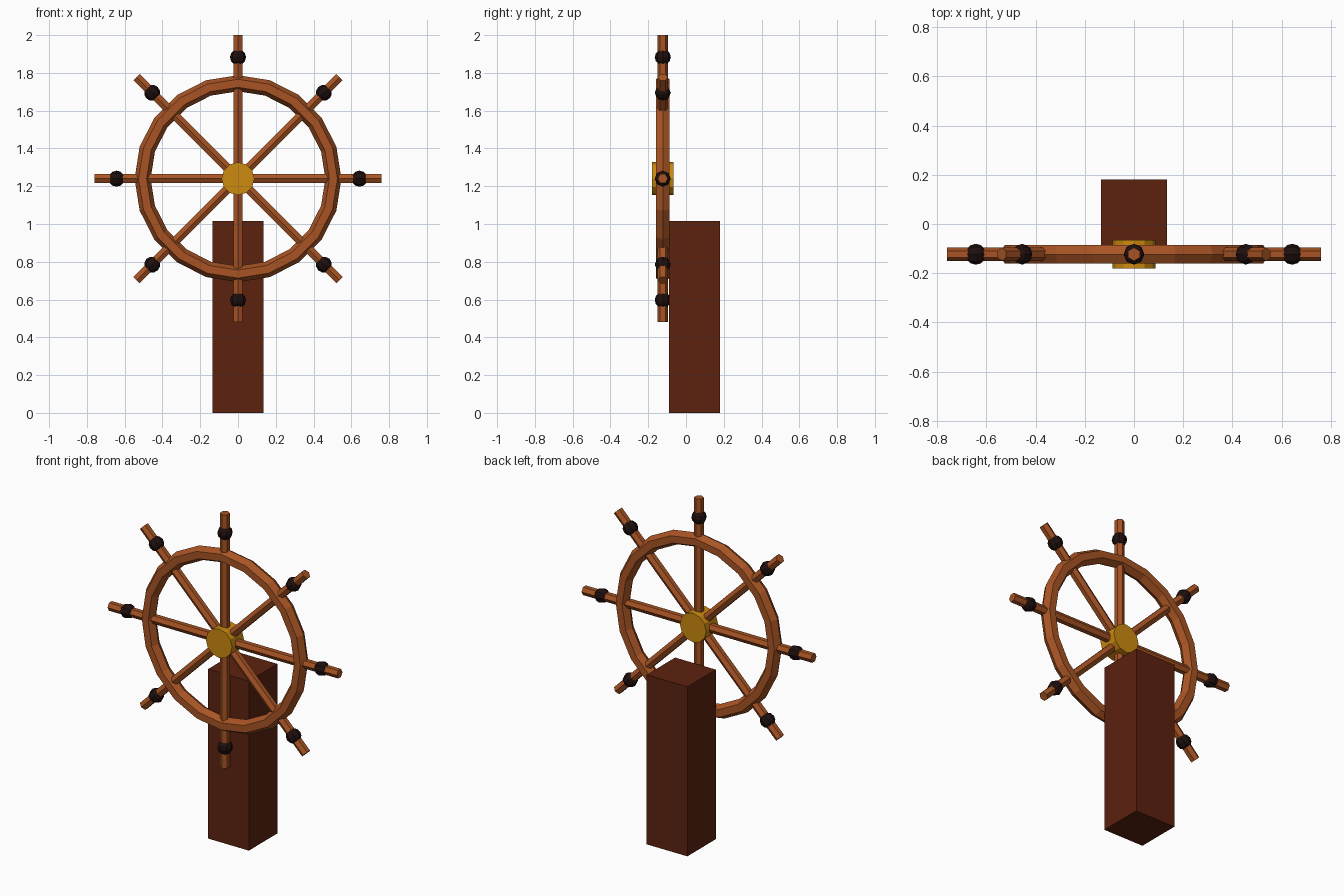
import bpy, math
from mathutils import Matrix, Vector

if "Cube" in bpy.data.objects:
    bpy.data.objects.remove(bpy.data.objects["Cube"])

HUB = Vector((0, -0.123, 1.24))   # wheel centre


def colour(name, rgb):
    m = bpy.data.materials.new(name)
    lin = [((c / 255 + 0.055) / 1.055) ** 2.4 if c > 10 else c / 255 / 12.92 for c in rgb]
    m.diffuse_color = (*lin, 1)
    m.use_nodes = True
    m.node_tree.nodes["Principled BSDF"].inputs["Base Color"].default_value = m.diffuse_color
    return m


WOOD = colour("warm wood", (168, 84, 36))
DARK = colour("dark wood", (92, 34, 15))
BRASS = colour("brass", (204, 138, 16))
BLACK = colour("black brown", (30, 15, 14))


def finish(name, mat, matrix):
    ob = bpy.context.object
    ob.name = name
    ob.data.transform(matrix)
    ob.data.materials.append(mat)
    return ob


FACE_FRONT = Matrix.Translation(HUB) @ Matrix.Rotation(math.pi / 2, 4, 'X')

# post
bpy.ops.mesh.primitive_cube_add(size=1)
finish("post", DARK, Matrix.Translation((0, 0.045, 0.508)) @ Matrix.Diagonal((0.27, 0.27, 1.016, 1)))

# rim: six-sided section
bpy.ops.mesh.primitive_torus_add(major_segments=20, minor_segments=6,
                                 major_radius=0.505, minor_radius=0.0425)
finish("rim", WOOD, FACE_FRONT @ Matrix.Rotation(math.pi / 2, 4, 'Z'))

# hub
bpy.ops.mesh.primitive_cylinder_add(vertices=12, radius=0.087, depth=0.114)
finish("hub", BRASS, FACE_FRONT)

# spokes running right through the hub
for i in range(4):
    turn = Matrix.Translation(HUB) @ Matrix.Rotation(i * math.pi / 4, 4, 'Y')
    bpy.ops.mesh.primitive_cylinder_add(vertices=6, radius=0.0273, depth=1.52)
    finish("spoke", WOOD, turn)

# grip knobs
for i in range(8):
    turn = Matrix.Translation(HUB) @ Matrix.Rotation(i * math.pi / 4, 4, 'Y')
    bpy.ops.mesh.primitive_uv_sphere_add(segments=8, ring_count=6, radius=0.0425)
    finish("knob", BLACK, turn @ Matrix.Translation((0, 0, 0.643)))
